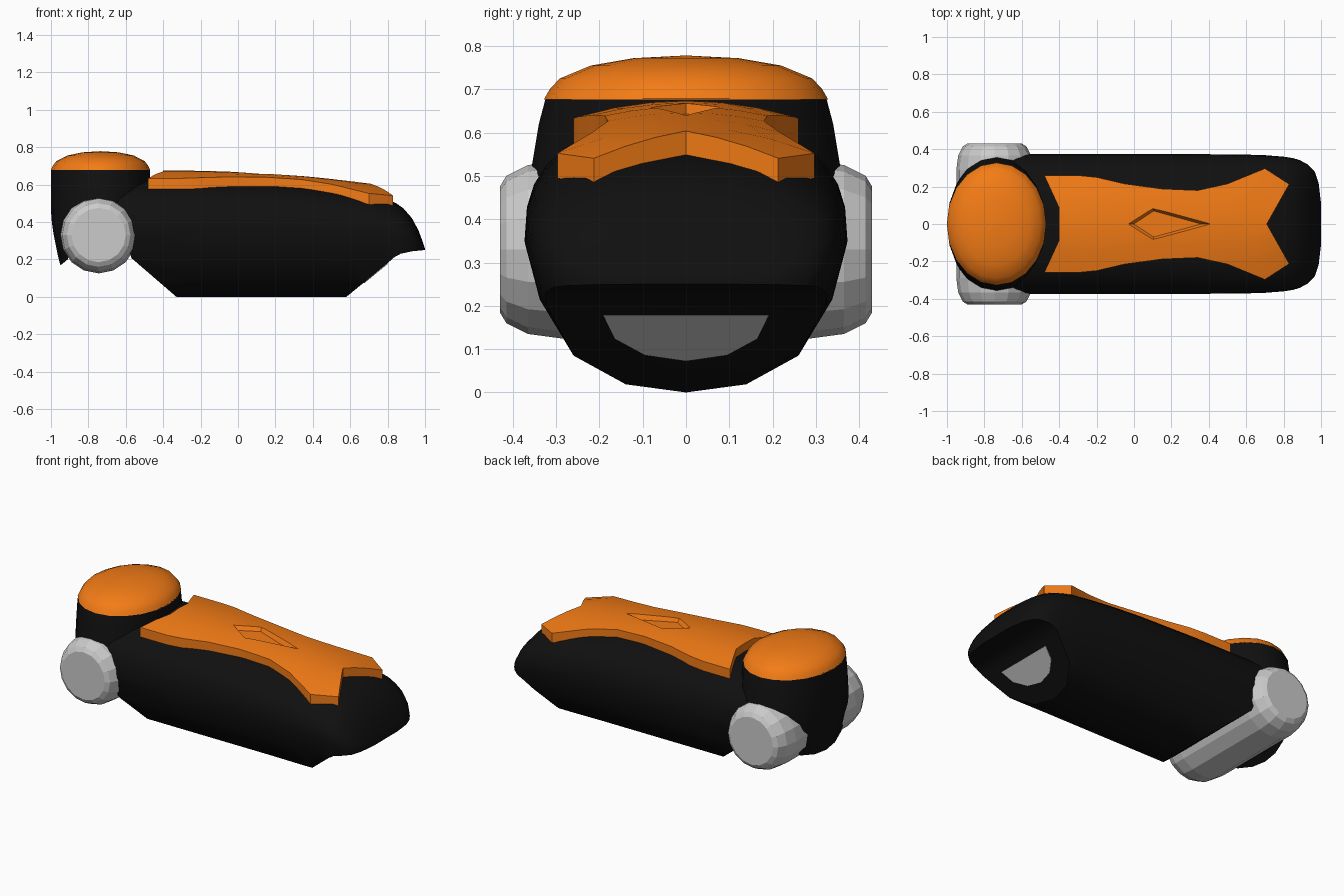
import bpy, bmesh, math

if "Cube" in bpy.data.objects:
    bpy.data.objects.remove(bpy.data.objects["Cube"])


def material(name, rgb):
    m = bpy.data.materials.new(name)
    m.diffuse_color = (*rgb, 1)
    m.use_nodes = True
    m.node_tree.nodes["Principled BSDF"].inputs["Base Color"].default_value = m.diffuse_color
    return m


BLACK = material("black", (0.005, 0.005, 0.005))
ORANGE = material("orange", (0.9, 0.2, 0.008))


def finish(name, bm, mat=None):
    bmesh.ops.recalc_face_normals(bm, faces=bm.faces)
    me = bpy.data.meshes.new(name)
    bm.to_mesh(me)
    bm.free()
    ob = bpy.data.objects.new(name, me)
    bpy.context.collection.objects.link(ob)
    if mat:
        me.materials.append(mat)
    return ob


def loft(name, rings, mat=None):
    bm = bmesh.new()
    rows = [[bm.verts.new(p) for p in r] for r in rings]
    for a, b in zip(rows, rows[1:]):
        for i in range(len(a)):
            j = (i + 1) % len(a)
            bm.faces.new((a[i], a[j], b[j], b[i]))
    bm.faces.new(rows[0])
    bm.faces.new(rows[-1])
    return finish(name, bm, mat)


def activate(ob):
    bpy.ops.object.select_all(action='DESELECT')
    ob.select_set(True)
    bpy.context.view_layer.objects.active = ob


def cut(ob, cutter):
    cutter.hide_render = True
    cutter.hide_viewport = False
    mod = ob.modifiers.new("cut", 'BOOLEAN')
    mod.operation, mod.solver, mod.object = 'DIFFERENCE', 'EXACT', cutter
    activate(ob)
    bpy.ops.object.modifier_apply(modifier=mod.name)


def smooth(ob, deg=35):
    activate(ob)
    bpy.ops.object.shade_smooth_by_angle(angle=math.radians(deg))


def oval(cx, rx, ry, z, n=20):
    return [(cx + rx * math.cos(2 * math.pi * i / n), ry * math.sin(2 * math.pi * i / n), z) for i in range(n)]


# Main body: egg-shaped sections along x
LOWER = [(0, 0), (.375, .055), (.70, .25), (.91, .63), (1, 1)]


def section(x, w, top, mid):
    half = [(w * a, mid * b) for a, b in LOWER]
    for i in range(1, 9):
        t = i / 8 * math.pi / 2
        half.append((w * math.cos(t) ** .77 if i < 8 else 0, mid + (top - mid) * math.sin(t) ** .77))
    return [(x, y, z) for y, z in half] + [(x, -y, z) for y, z in half[-2:0:-1]]


STATIONS = [(-.735, .373, .625, .35), (-.2, .373, .622, .35), (.2, .373, .607, .35), (.4, .373, .59, .35),
            (.6, .371, .568, .34), (.7, .368, .552, .335), (.8, .36, .522, .33), (.85, .352, .497, .32),
            (.885, .342, .472, .31), (.93, .318, .42, .29), (.965, .283, .355, .27),
            (.987, .22, .295, .258), (1.0, .11, .256, .25)]
body = loft("body", [section(*s) for s in STATIONS], BLACK)

# Rear tower, its plan following the body section
TOWER = [(.085, .19, .26), (.17, .215, .312), (.22, .228, .34), (.34, .252, .373), (.42, .263, .371),
         (.5, .265, .36), (.62, .265, .34), (.68, .265, .324)]
tower = loft("rear_tower", [oval(-.735, rx, ry, z) for z, rx, ry in TOWER], BLACK)


# Underside cuts: wheel well and chin
def prism(name, pts, w=.6):
    return loft(name, [[(x, y, z) for x, z in pts] for y in (-w, w)])


well = prism("wheel_well_cutter", [(-.33, 0), (-.57, .207), (-.6, .33), (-.88, .33), (-.91, .2),
                                   (-.955, .163), (-1.1, .1), (-1.1, -.1), (-.33, -.1)])
chin = prism("chin_cutter", [(.58, 0), (.80, .18), (.835, .211), (.87, .23), (.93, .243), (1.0, .25),
                             (1.1, .25), (1.1, -.1), (.58, -.1)])
cut(body, chin)
cut(body, well)
cut(tower, well)
for ob in (body, tower):
    smooth(ob)

# Domed cap
DOME = [(1, .677), (.96, .70), (.89, .725), (.67, .755), (.37, .772), (.02, .778)]
cap = loft("dome_cap", [oval(-.735, .266 * s, .328 * s, z) for s, z in DOME], ORANGE)
smooth(cap, 50)

# Wide roller wheel
R = [(.43, .145), (.415, .17), (.365, .195), (.29, .205)]
R = [(-y, r) for y, r in R] + R[::-1]
loft("roller_wheel", [[(-.745 + r * math.cos(i * math.pi / 8), y, .33 + r * math.sin(i * math.pi / 8))
                       for i in range(16)] for y, r in R])

# Half-round panel on the chin slope
panel = []
for i in range(7):
    a = math.pi * i / 6
    s = .178 - .103 * math.sin(a)
    panel.append((.58 + s * .22 / .18, .19 * math.cos(a), s))
loft("chin_panel", [[(x + d * .63, y, z - d * .77) for x, y, z in panel] for d in (-.01, .004)])

# Draped top plate
RIDGE = [(-.5, .674), (-.2, .674), (0, .667), (.2, .658), (.4, .641), (.6, .618), (.71, .604), (.85, .562)]


def plate_z(x, y=0):
    for (x0, z0), (x1, z1) in zip(RIDGE, RIDGE[1:]):
        if x <= x1:
            break
    return z0 + (z1 - z0) * (x - x0) / (x1 - x0) - .6 * y * y


EDGE = [(-.48, .26), (-.3, .26), (-.2, .25), (-.05, .215), (.15, .188), (.34, .18), (.5, .215), (.7, .297), (.83, .213)]
CENTRE = [-.40, -.27, -.18, -.05, .15, .34, .48, .62, .71]
bm = bmesh.new()
rows = []
for k, ((ex, ey), cx) in enumerate(zip(EDGE, CENTRE)):
    row = []
    for t in (-1, -.66, -.33, 0, .33, .66, 1):
        u = abs(t) if k > 1 else max(0, (abs(t) - .33) / .67)
        x, y = cx + (ex - cx) * u, ey * t
        row.append(bm.verts.new((x, y, plate_z(x, y))))
    rows.append(row)
for a, b in zip(rows, rows[1:]):
    for i in range(6):
        bm.faces.new((a[i], b[i], b[i + 1], a[i + 1]))
ext = bmesh.ops.extrude_face_region(bm, geom=bm.faces[:], use_keep_orig=True)
bmesh.ops.translate(bm, vec=(0, 0, -.058), verts=[v for v in ext["geom"] if isinstance(v, bmesh.types.BMVert)])
plate = finish("top_plate", bm, ORANGE)

# Diamond recess in the plate
DIAMOND = [(-.03, 0), (.1, -.085), (.41, 0), (.1, .085)]
rings = []
for s, dz in ((.82, -.025), (1.18, .025)):
    rings.append([(.13 + (x - .13) * s, y * s, plate_z(x) + dz) for x, y in DIAMOND])
cut(plate, loft("diamond_cutter", rings, ORANGE))
smooth(plate, 25)
